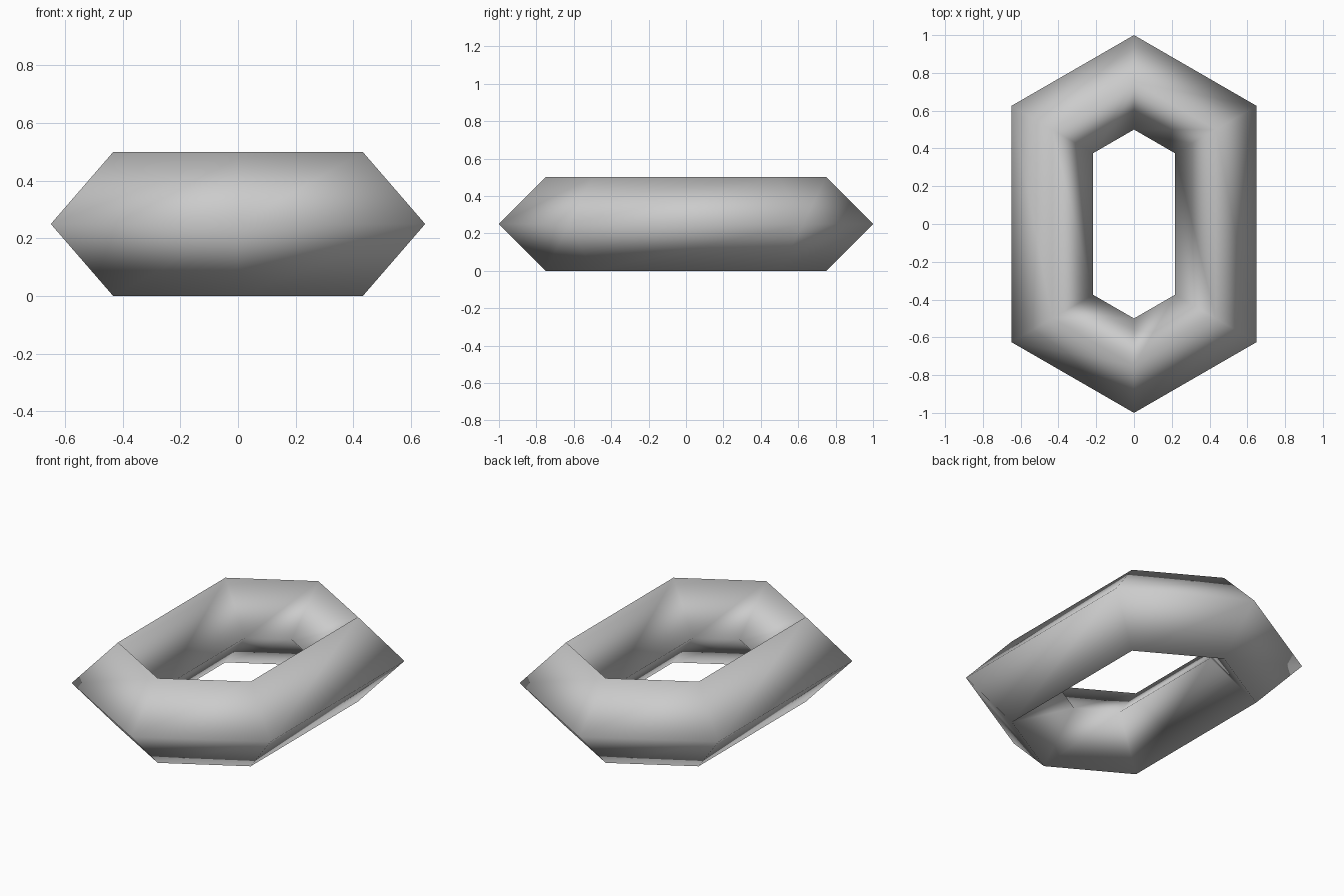
import bpy, bmesh, math

if "Cube" in bpy.data.objects:
    bpy.data.objects.remove(bpy.data.objects["Cube"])

SIDES, SECTION = 6, 4          # bends around the link, sides of its cross-section
RADIUS, TUBE, STRETCH = 0.5, 0.25, 0.25

grey = bpy.data.materials.new("plain grey")
grey.diffuse_color = (0.6, 0.6, 0.6, 1)
grey.use_nodes = True
grey.node_tree.nodes["Principled BSDF"].inputs["Base Color"].default_value = grey.diffuse_color

# Chain link: a six-sided ring with a diamond section, its halves pulled apart along y
bm = bmesh.new()
rings = []
for i in range(SIDES):
    a = math.radians(30 + 60 * i)
    shift = math.copysign(STRETCH, math.sin(a))
    ring = []
    for j in range(SECTION):
        b = math.tau * j / SECTION
        r = RADIUS + TUBE * math.cos(b)
        ring.append(bm.verts.new((r * math.cos(a), r * math.sin(a) + shift,
                                  TUBE + TUBE * math.sin(b))))
    rings.append(ring)

# Skin neighbouring sections
for i in range(SIDES):
    p, q = rings[i], rings[(i + 1) % SIDES]
    for j in range(SECTION):
        k = (j + 1) % SECTION
        bm.faces.new((p[j], q[j], q[k], p[k])).smooth = True
bmesh.ops.recalc_face_normals(bm, faces=bm.faces[:])

mesh = bpy.data.meshes.new("chain_link")
bm.to_mesh(mesh)
bm.free()
mesh.materials.append(grey)
bpy.context.collection.objects.link(bpy.data.objects.new("chain_link", mesh))
